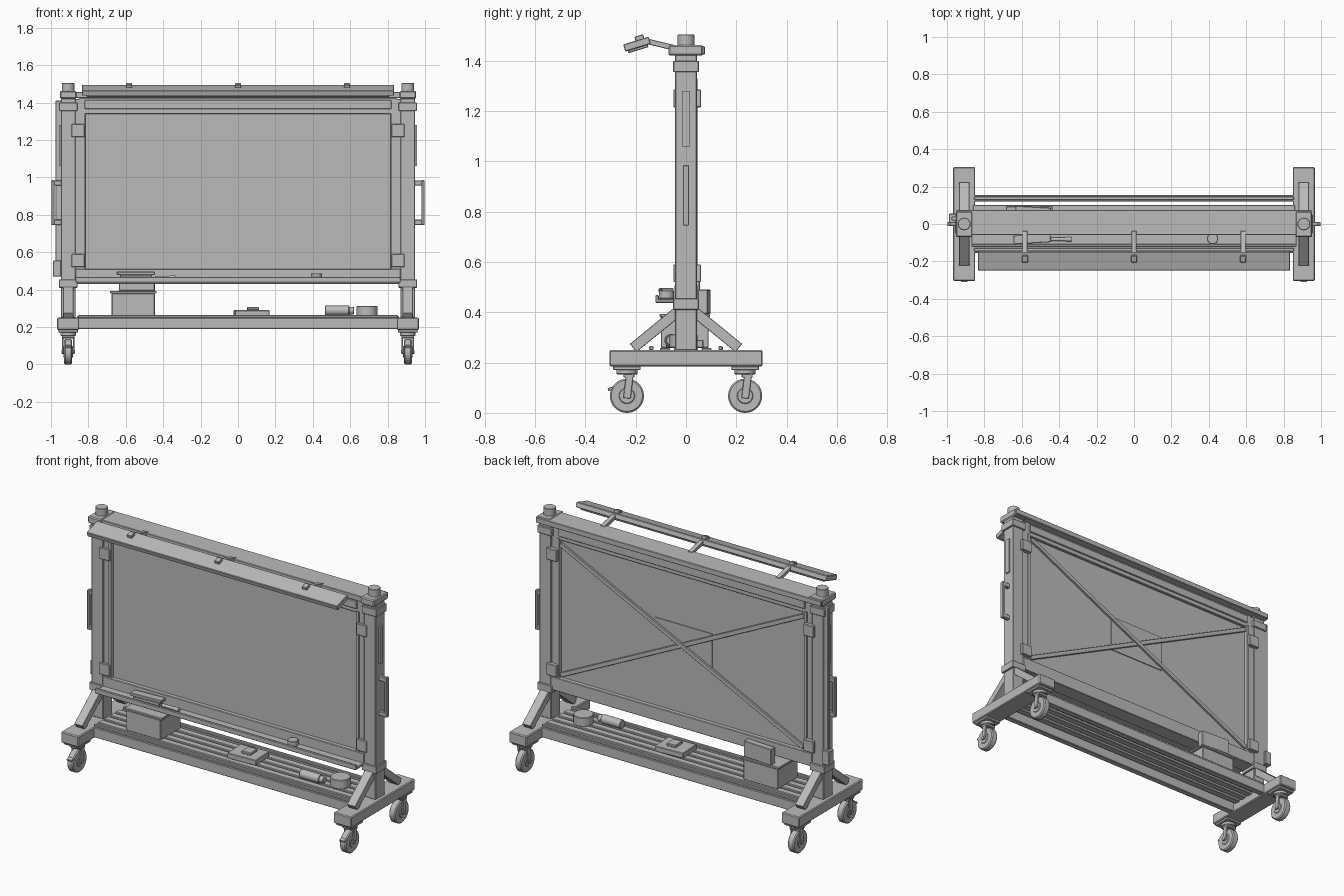
import bpy
from math import atan2, radians, pi
from mathutils import Vector, Euler

if "Cube" in bpy.data.objects:
    bpy.data.objects.remove(bpy.data.objects["Cube"], do_unlink=True)

grey = bpy.data.materials.new("plain_grey")
grey.use_nodes = True
grey.diffuse_color = (0.5, 0.5, 0.5, 1)
grey.node_tree.nodes["Principled BSDF"].inputs["Base Color"].default_value = (0.5, 0.5, 0.5, 1)


def finish(name, bevel):
    ob = bpy.context.object
    ob.name = name
    ob.data.materials.append(grey)
    if bevel:
        mod = ob.modifiers.new("bevel", "BEVEL")
        mod.width, mod.segments = bevel, 1
    return ob


def box(name, x, y, z, rot=(0, 0, 0), bevel=0.003):
    """Box from (min, max) spans, turned about its own centre."""
    spans = (x, y, z)
    bpy.ops.mesh.primitive_cube_add(size=1, location=[(a + b) / 2 for a, b in spans])
    ob = bpy.context.object
    for v in ob.data.vertices:
        v.co = [c * (b - a) for c, (a, b) in zip(v.co, spans)]
    ob.rotation_euler = Euler(rot)
    return finish(name, bevel)


def bar(name, start, end, width, depth):
    """Bar between two points; width along x (or y for bars in the xz plane)."""
    a, b = Vector(start), Vector(end)
    d = b - a
    half = d.length / 2
    c = (a + b) / 2
    if abs(d.x) < 1e-5:
        return box(name, (c.x - width / 2, c.x + width / 2), (c.y - half, c.y + half),
                   (c.z - depth / 2, c.z + depth / 2), (atan2(d.z, d.y), 0, 0), 0.002)
    return box(name, (c.x - half, c.x + half), (c.y - width / 2, c.y + width / 2),
               (c.z - depth / 2, c.z + depth / 2), (0, -atan2(d.z, d.x), 0), 0.002)


def cyl(name, loc, r, length, axis="z", sides=24, bevel=0.003):
    rot = {"x": (0, pi / 2, 0), "y": (pi / 2, 0, 0), "z": (0, 0, 0)}[axis]
    bpy.ops.mesh.primitive_cylinder_add(vertices=sides, radius=r, depth=length, location=loc, rotation=rot)
    bpy.ops.object.shade_smooth_by_angle(angle=radians(35))
    return finish(name, bevel)


def span(c, half):
    return (c - half, c + half)


POST = 0.908

# Both ends: foot, post, collars, braces, casters, handle
for s, side in ((1, "left"), (-1, "right")):
    px = s * POST
    box(f"{side}_foot", span(px, 0.059), (-0.305, 0.305), (0.185, 0.25), bevel=0.005)
    box(f"{side}_post", span(px, 0.039), (-0.043, 0.043), (0.25, 1.43))
    box(f"{side}_lower_collar", span(px, 0.049), (-0.051, 0.051), (0.41, 0.455))
    box(f"{side}_upper_collar", span(px, 0.049), (-0.051, 0.051), (1.355, 1.4))
    box(f"{side}_top_cap", span(px, 0.045), (-0.07, 0.068), (1.42, 1.462), bevel=0.006)
    cyl(f"{side}_post_knob", (px, 0, 1.482), 0.034, 0.046)
    box(f"{side}_post_plate", span(s * 0.95, 0.006), (-0.016, 0.016), (1.06, 1.28), bevel=0)
    # Handle grip with two standoffs
    box(f"{side}_handle_grip", span(s * 0.989, 0.009), (-0.012, 0.012), (0.745, 0.985))
    for z in (0.76, 0.97):
        box(f"{side}_handle_mount", span(s * 0.963, 0.022), (-0.011, 0.011), span(z, 0.014))
    # Board stiles and clamps
    box(f"{side}_board_stile", span(s * 0.85, 0.034), (-0.034, 0.036), (0.45, 1.42))
    box(f"{side}_inner_trim", span(s * 0.825, 0.008), (-0.042, 0.042), (0.5, 1.35), bevel=0)
    for z in (0.555, 1.25):
        box(f"{side}_board_clamp", span(s * 0.856, 0.035), (-0.05, 0.06), span(z, 0.035))

    for f in (-1, 1):
        bar("diagonal_brace", (px, f * 0.21, 0.258), (px, f * 0.03, 0.405), 0.055, 0.042)
        # Caster
        wy = f * 0.235
        box("caster_plate", span(px, 0.052), span(wy, 0.055), (0.17, 0.186))
        cyl("caster_swivel", (px, wy, 0.163), 0.042, 0.02)
        cyl("caster_tyre", (px, wy, 0.068), 0.068, 0.042, "x", 32, 0.006)
        cyl("caster_hub", (px, wy, 0.068), 0.032, 0.05, "x")
        cyl("caster_axle", (px, wy, 0.068), 0.01, 0.072, "x", 12, 0)
        box("caster_fork_crown", span(px, 0.034), span(wy + 0.008, 0.022), (0.14, 0.158))
        for k in (-1, 1):
            fx = px + k * 0.029
            bar("caster_fork_leg", (fx, wy, 0.058), (fx, wy + 0.012, 0.155), 0.009, 0.03)
    bar("brake_lever", (px, -0.31, 0.092), (px, -0.255, 0.112), 0.035, 0.012)

# Cable cover and socket on the right end
box("cable_cover", (-0.975, -0.94), (0.018, 0.04), (0.5, 1.41))
box("socket_box", (-0.99, -0.945), (0.008, 0.055), (0.47, 0.555))

# Top beam and board
box("top_beam", (-0.95, 0.95), (-0.06, 0.075), (1.425, 1.458))
box("board_panel", (-0.83, 0.83), (-0.02, 0.02), (0.49, 1.36), bevel=0)
box("board_top_rail", (-0.85, 0.85), (-0.034, 0.036), (1.34, 1.425))
box("board_top_trim", (-0.82, 0.82), (-0.044, 0.044), (1.365, 1.413))
box("board_bottom_rail", (-0.87, 0.87), (-0.045, 0.045), (0.43, 0.51))
box("board_centre_plate", (-0.19, 0.19), (0.018, 0.026), (0.82, 1.04), bevel=0)

# Crossed rear braces
for s in (-1, 1):
    bar("rear_cross_brace", (-s * 0.81, 0.036 + s * 0.003, 0.53),
        (s * 0.81, 0.036 + s * 0.003, 1.32), 0.014, 0.026)

# Pen tray and its contents
box("pen_tray", (-0.87, 0.87), (-0.12, -0.04), (0.437, 0.452))
box("pen_tray_lip", (-0.87, 0.87), (-0.122, -0.108), (0.437, 0.468))
box("eraser_pad", (-0.63, -0.46), (-0.1, -0.058), (0.452, 0.478), (0, 0, 0.06))
box("eraser_grip", (-0.645, -0.445), (-0.103, -0.055), (0.478, 0.496), (0, 0, 0.06))
cyl("marker_pen", (-0.39, -0.082, 0.464), 0.01, 0.11, "x", 12, 0)
cyl("marker_cap", (-0.35, -0.082, 0.464), 0.012, 0.03, "x", 12, 0)
cyl("tray_magnet", (0.42, -0.078, 0.47), 0.03, 0.034)

# Overhead lamp on three arms
tilt = radians(17)
box("lamp_bar", (-0.835, 0.835), span(-0.195, 0.053), span(1.466, 0.015), (tilt, 0, 0))
box("lamp_diffuser", (-0.81, 0.81), span(-0.191, 0.042), span(1.449, 0.007), (tilt, 0, 0))
for x in (-0.583, 0, 0.583):
    bar("lamp_arm", (x, -0.04, 1.45), (x, -0.2, 1.488), 0.028, 0.022)
    box("lamp_clip", span(x, 0.016), span(-0.185, 0.018), span(1.49, 0.011), (tilt, 0, 0))

# Slatted lower shelf
for s in (-1, 1):
    box("shelf_side_rail", (-0.86, 0.86), span(s * 0.138, 0.018), (0.19, 0.25))
    box("shelf_lip", (-0.855, 0.855), span(s * 0.138, 0.009), (0.25, 0.265))
for i in range(4):
    box("shelf_slat", (-0.86, 0.86), span(-0.083 + i * 0.055, 0.02), (0.232, 0.258))

# Things kept on the shelf
box("storage_box", (-0.675, -0.445), (-0.1, 0.09), (0.258, 0.38))
box("storage_box_lid", (-0.685, -0.435), (-0.105, 0.095), (0.38, 0.394))
box("upright_carton", (-0.635, -0.445), (0.052, 0.092), (0.394, 0.49), (0, 0, -0.06))
box("book", (-0.02, 0.165), (-0.075, 0.065), (0.258, 0.29), (0, 0, 0.05))
box("notepad", (0.05, 0.11), (-0.04, 0.03), (0.29, 0.306), (0, 0, 0.05))
cyl("spray_can", (0.53, -0.06, 0.288), 0.026, 0.13, "x")
cyl("spray_can_cap", (0.605, -0.06, 0.288), 0.02, 0.03, "x")
cyl("tape_roll", (0.69, -0.01, 0.285), 0.056, 0.054)
